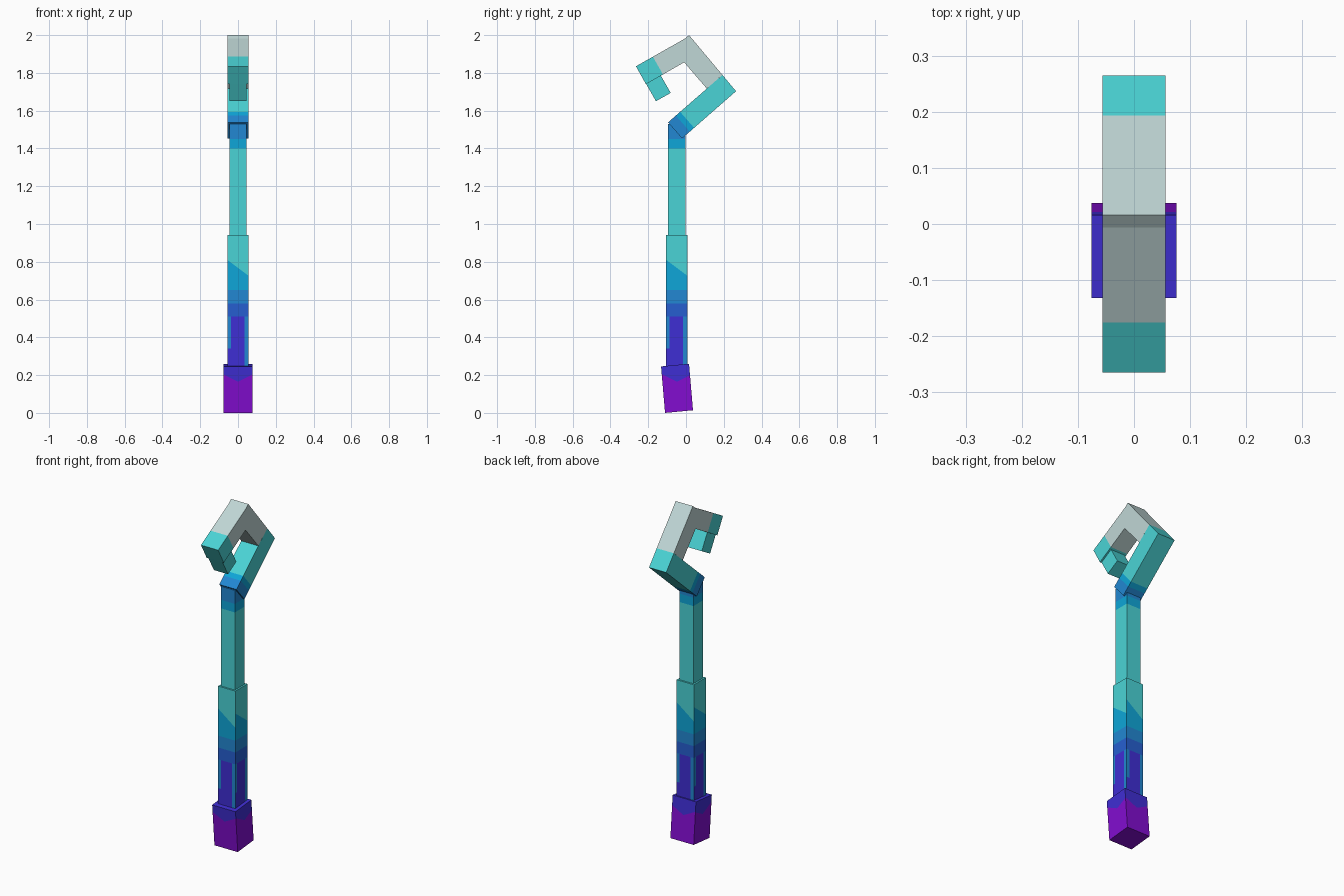
import bpy, bmesh
from mathutils import Vector

cube = bpy.data.objects.get("Cube")
if cube:
    bpy.data.objects.remove(cube)

UP = Vector((0, 0, 1))
SIDES = [Vector(v) for v in ((0, -1, 0), (1, 0, 0), (0, 1, 0), (-1, 0, 0))]


# Flat colours
def linear(v):
    v /= 255
    return v / 12.92 if v <= 0.04045 else ((v + 0.055) / 1.055) ** 2.4


COLOURS = {
    "purple": (130, 13, 208), "indigo": (63, 46, 212), "royal_blue": (38, 95, 208),
    "blue": (34, 135, 210), "azure": (14, 166, 216), "teal": (74, 212, 214),
    "pale_grey": (192, 215, 214),
}
NAMES = list(COLOURS)
MATERIALS = []
for name, rgb in COLOURS.items():
    mat = bpy.data.materials.new(name)
    mat.use_nodes = True
    col = [linear(c) for c in rgb] + [1]
    mat.diffuse_color = col
    mat.node_tree.nodes["Principled BSDF"].inputs["Base Color"].default_value = col
    MATERIALS.append(mat)


# Side profile in y and z, extruded across x
def prism(points, half):
    bm = bmesh.new()
    face = bm.faces.new([bm.verts.new((-half, y, z)) for y, z in points])
    out = bmesh.ops.extrude_face_region(bm, geom=[face], use_keep_orig=True)
    verts = [g for g in out["geom"] if isinstance(g, bmesh.types.BMVert)]
    bmesh.ops.translate(bm, verts=verts, vec=(2 * half, 0, 0))
    bmesh.ops.recalc_face_normals(bm, faces=bm.faces)
    return bm


def box(y, half, low, high):
    return prism([(y - half, low), (y + half, low), (y + half, high), (y - half, high)], half)


def cut(bm, point, normal, keep=lambda f: True):
    faces = [f for f in bm.faces if keep(f)]
    edges = {e for f in faces for e in f.edges}
    verts = {v for f in faces for v in f.verts}
    bmesh.ops.bisect_plane(bm, geom=[*verts, *edges, *faces], dist=1e-5,
                           plane_co=point, plane_no=normal)


# Cut every upright side along a sloping line, or along a vertical one
def cut_sides(bm, y, z, slope=0, low=-9, high=9, offset=None):
    for n in SIDES:
        t = UP.cross(n)
        point = Vector((0, y, z)) + t * (offset or 0)
        normal = UP - t * slope if offset is None else t
        cut(bm, point, normal, lambda f: f.normal.dot(n) > 0.9
            and low < f.calc_center_median().z < high)


# Distance across a side, from its middle
def across(c, n, y):
    return (c - Vector((0, y, 0))).dot(UP.cross(max(SIDES, key=n.dot)))


def finish(name, bm, rule):
    for f in bm.faces:
        colour = rule(f.calc_center_median(), f.normal)
        f.material_index = NAMES.index(colour)
    mesh = bpy.data.meshes.new(name)
    bm.to_mesh(mesh)
    bm.free()
    for mat in MATERIALS:
        mesh.materials.append(mat)
    bpy.context.collection.objects.link(bpy.data.objects.new(name, mesh))


# Grip block, slightly tilted
GRIP_Y = -0.047
bm = prism([(-0.111, 0), (0.037, 0.014), (0.016, 0.26), (-0.132, 0.246)], 0.076)
for slope in (0.5, -0.5):
    cut_sides(bm, GRIP_Y, 0.165, slope)
finish("grip", bm, lambda c, n: "indigo"
       if c.z > 0.165 + 0.5 * abs(across(c, n, GRIP_Y)) and n.z > -0.5 else "purple")

# Lower shaft with stepped colour bands
SHAFT_Y = -0.049
bm = box(SHAFT_Y, 0.056, 0.235, 0.942)
for z in (0.51, 0.58, 0.65):
    cut_sides(bm, SHAFT_Y, z)
cut_sides(bm, SHAFT_Y, 0.34, high=0.5)
cut_sides(bm, SHAFT_Y, 0.768, -0.75, low=0.65)
for offset in (-0.038, 0.034):
    cut_sides(bm, SHAFT_Y, 0, high=0.51, offset=offset)


def shaft_rule(c, n):
    u = across(c, n, SHAFT_Y)
    if n.z > 0.5 or c.z > 0.768 - 0.75 * u:
        return "teal"
    if c.z > 0.65:
        return "azure"
    if c.z > 0.58:
        return "blue"
    if c.z > 0.51:
        return "royal_blue"
    if -0.038 < u < 0.034 or (u < 0 and c.z < 0.34):
        return "indigo"
    return "blue"


finish("lower_shaft", bm, shaft_rule)

# Upper shaft
bm = box(SHAFT_Y, 0.046, 0.93, 1.53)
for z in (1.4, 1.45):
    cut_sides(bm, SHAFT_Y, z)
finish("upper_shaft", bm, lambda c, n: "blue" if c.z > 1.45 else
       "azure" if c.z > 1.4 else "teal")

# Hooked head: lower arm, back arm, top arm and tip
HEAD = 0.056
along = Vector((0, 0.286, 0.25)).normalized()
start = Vector((0, -0.021, 1.453))
bm = prism([(-0.095, 1.538), (-0.021, 1.453), (0.265, 1.703), (0.193, 1.789)], HEAD)
for d in (0.055, 0.085):
    cut(bm, start + along * d, along)


def arm_rule(c, n):
    d = (c - start).dot(along)
    return "blue" if d < 0.055 else "azure" if d < 0.085 else "teal"


finish("head_lower_arm", bm, arm_rule)

bm = prism([(0.016, 2.0), (0.193, 1.789), (0.11, 1.717), (-0.071, 1.927)], HEAD)
finish("head_back_arm", bm, lambda c, n: "pale_grey")

reach = Vector((0, 0.26, 0.147)).normalized()
split = Vector((0, -0.265, 1.835)) + reach * 0.103
bm = prism([(-0.265, 1.835), (-0.212, 1.74), (-0.008, 1.857),
            (-0.071, 1.927), (-0.005, 1.982)], HEAD)
cut(bm, split, reach)
finish("head_top_arm", bm, lambda c, n: "pale_grey"
       if (c - split).dot(reach) > 0 else "teal")

bm = prism([(-0.217, 1.752), (-0.159, 1.65), (-0.081, 1.694), (-0.139, 1.796)], 0.046)
finish("head_tip", bm, lambda c, n: "teal")
